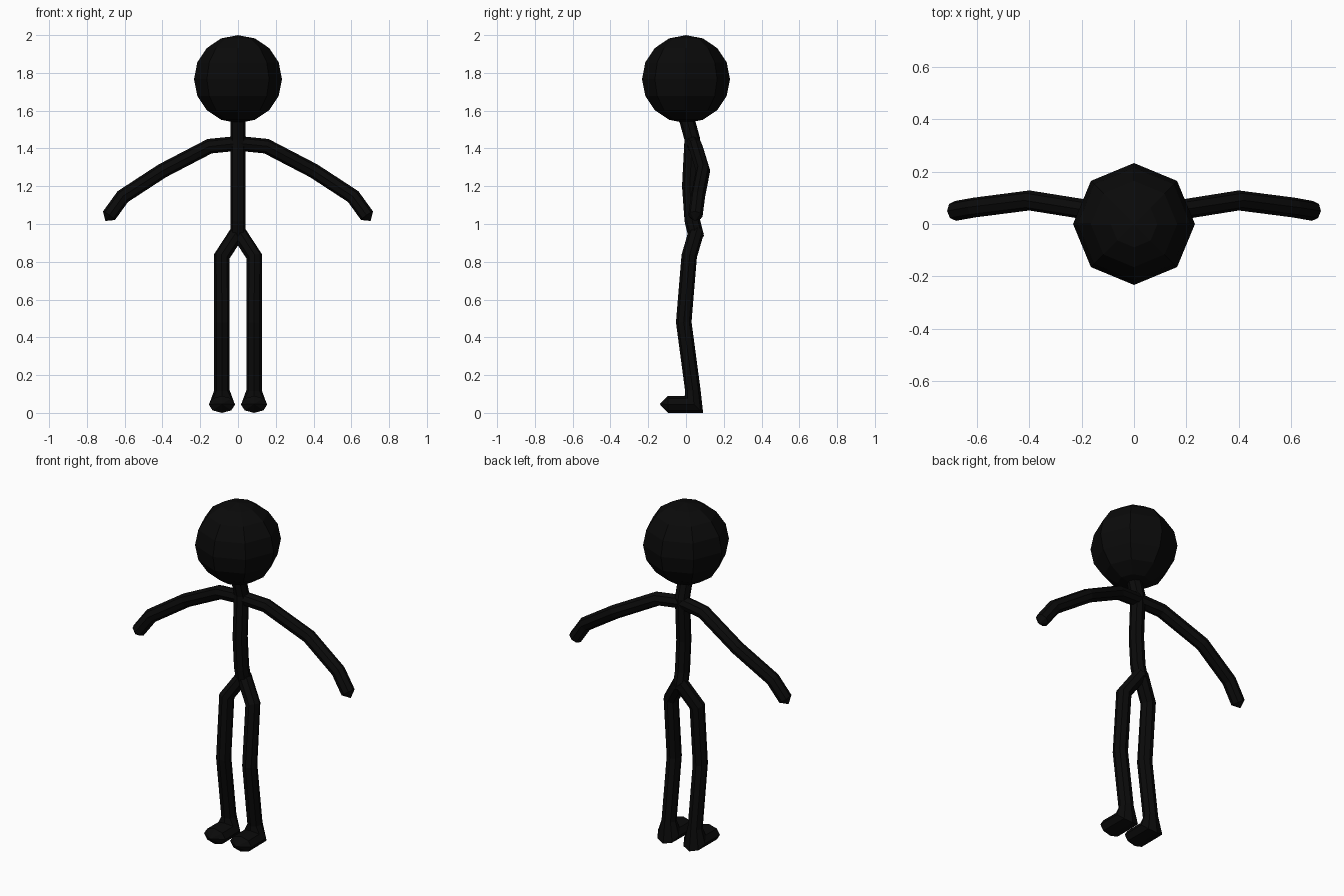
import bpy, bmesh, math
from mathutils import Vector

if "Cube" in bpy.data.objects:
    bpy.data.objects.remove(bpy.data.objects["Cube"])

black = bpy.data.materials.new("matte black")
black.diffuse_color = (0.003, 0.003, 0.003, 1)
black.use_nodes = True
black.node_tree.nodes["Principled BSDF"].inputs["Base Color"].default_value = black.diffuse_color

SIDES = 8


def add_object(name, bm):
    bmesh.ops.recalc_face_normals(bm, faces=bm.faces[:])
    mesh = bpy.data.meshes.new(name)
    bm.to_mesh(mesh)
    bm.free()
    mesh.materials.append(black)
    obj = bpy.data.objects.new(name, mesh)
    bpy.context.collection.objects.link(obj)
    return obj


def tube(name, path, ref, start_tip=None, end_tip=None):
    """Mitred tube along (x, y, z, side radius, up radius) points; a tip closes an end with a cone."""
    bm = bmesh.new()
    pts = [Vector(p[:3]) for p in path]
    dirs = [(b - a).normalized() for a, b in zip(pts, pts[1:])]
    rings = []
    for i, p in enumerate(path):
        t_in = dirs[max(i - 1, 0)]
        t_out = dirs[min(i, len(dirs) - 1)]
        plane = (t_in + t_out).normalized()
        side = (ref - t_in * ref.dot(t_in)).normalized()
        up = t_in.cross(side)
        ring = []
        for k in range(SIDES):
            a = 2 * math.pi * k / SIDES
            o = side * math.cos(a) * p[3] + up * math.sin(a) * p[4]
            o -= t_in * (o.dot(plane) / t_in.dot(plane))
            ring.append(bm.verts.new(pts[i] + o))
        rings.append(ring)
    for r0, r1 in zip(rings, rings[1:]):
        for k in range(SIDES):
            n = (k + 1) % SIDES
            bm.faces.new((r0[k], r0[n], r1[n], r1[k]))
    for ring, tip in ((rings[0], start_tip), (rings[-1], end_tip)):
        if tip is None:
            bm.faces.new(ring)
        else:
            apex = bm.verts.new(tip)
            for k in range(SIDES):
                bm.faces.new((ring[k], ring[(k + 1) % SIDES], apex))
    return add_object(name, bm)


X, Y = Vector((1, 0, 0)), Vector((0, 1, 0))
R = 0.041

# Head
bm = bmesh.new()
bmesh.ops.create_uvsphere(bm, u_segments=8, v_segments=8, radius=0.233)
bmesh.ops.translate(bm, verts=bm.verts[:], vec=(0, 0, 1.767))
add_object("head", bm)

# Neck and torso
spine = [(0, 0.0, 1.57), (0, 0.033, 1.45), (0, 0.02, 1.2), (0, 0.033, 1.02), (0, 0.056, 0.925)]
tube("torso", [(*p, R, R) for p in spine], X)

# Both arms as one tube across the shoulders
half = [(0.15, 0.05, 1.412), (0.4, 0.09, 1.282), (0.61, 0.063, 1.145), (0.683, 0.05, 1.044)]
arm_path = [(-x, y, z) for x, y, z in reversed(half)] + [(0, 0.035, 1.427)] + half
tube("arms", [(*p, 0.038, 0.039) for p in arm_path], Y,
     start_tip=(-0.702, 0.047, 1.016), end_tip=(0.702, 0.047, 1.016))

# Legs with feet
for s, label in ((-1, "left"), (1, "right")):
    x = 0.085 * s
    leg = [(0, 0.055, 0.96, R, R),
           (x, 0.017, 0.83, R, R),
           (x, -0.012, 0.48, R, R),
           (x, 0.036, 0.12, R, R),
           (x, 0.042, 0.045, 0.068, 0.045),
           (x, -0.095, 0.045, 0.07, 0.045)]
    tube(label + "_leg", leg, X, end_tip=(x, -0.14, 0.047))
